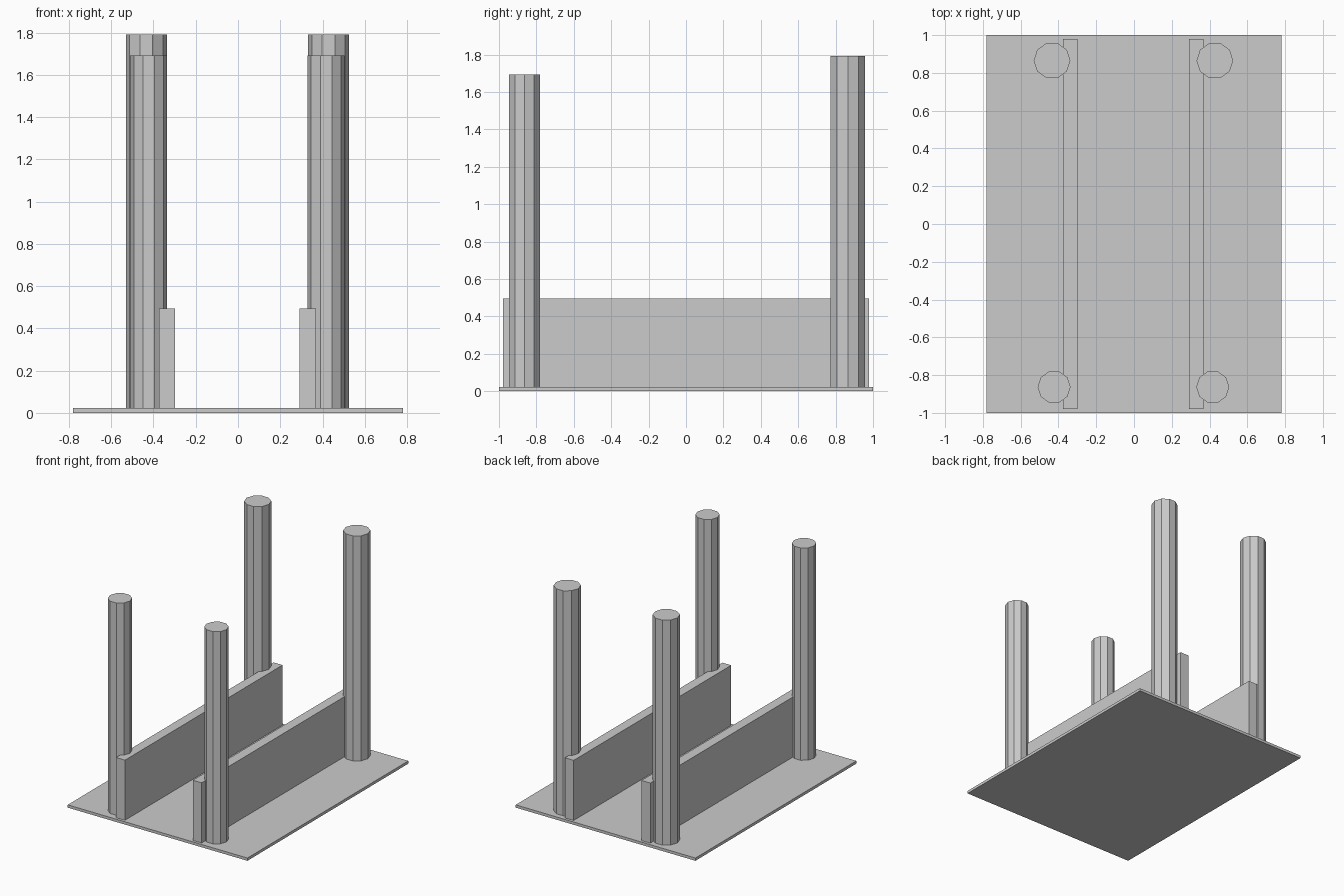
import bpy, math

if "Cube" in bpy.data.objects:
    bpy.data.objects.remove(bpy.data.objects["Cube"])

AXIS_X = -0.003   # symmetry line of the uprights
PLATE_TOP = 0.022


def box(name, x0, x1, y0, y1, z0, z1):
    bpy.ops.mesh.primitive_cube_add(
        size=1, location=((x0 + x1) / 2, (y0 + y1) / 2, (z0 + z1) / 2))
    ob = bpy.context.object
    ob.name = name
    ob.scale = (x1 - x0, y1 - y0, z1 - z0)
    bpy.ops.object.transform_apply(location=False, rotation=False, scale=True)
    return ob


def post(name, x, y, radius, top):
    # ten-sided flat-faced post with a corner pointing along x
    bpy.ops.mesh.primitive_cylinder_add(
        vertices=10, radius=radius, depth=top - PLATE_TOP,
        location=(x, y, (top + PLATE_TOP) / 2), rotation=(0, 0, math.pi / 2))
    bpy.context.object.name = name


# Thin base plate
box("base_plate", -0.782, 0.782, -1, 1, 0, PLATE_TOP)

# Rails and posts on both sides
for side, s in (("left", -1), ("right", 1)):
    xa, xb = sorted((AXIS_X + s * 0.295, AXIS_X + s * 0.372))
    box(side + "_rail", xa, xb, -0.979, 0.979, PLATE_TOP, 0.495)
    post(side + "_front_post", AXIS_X + s * 0.420, -0.863, 0.087, 1.692)
    post(side + "_back_post", AXIS_X + s * 0.431, 0.865, 0.097, 1.792)
